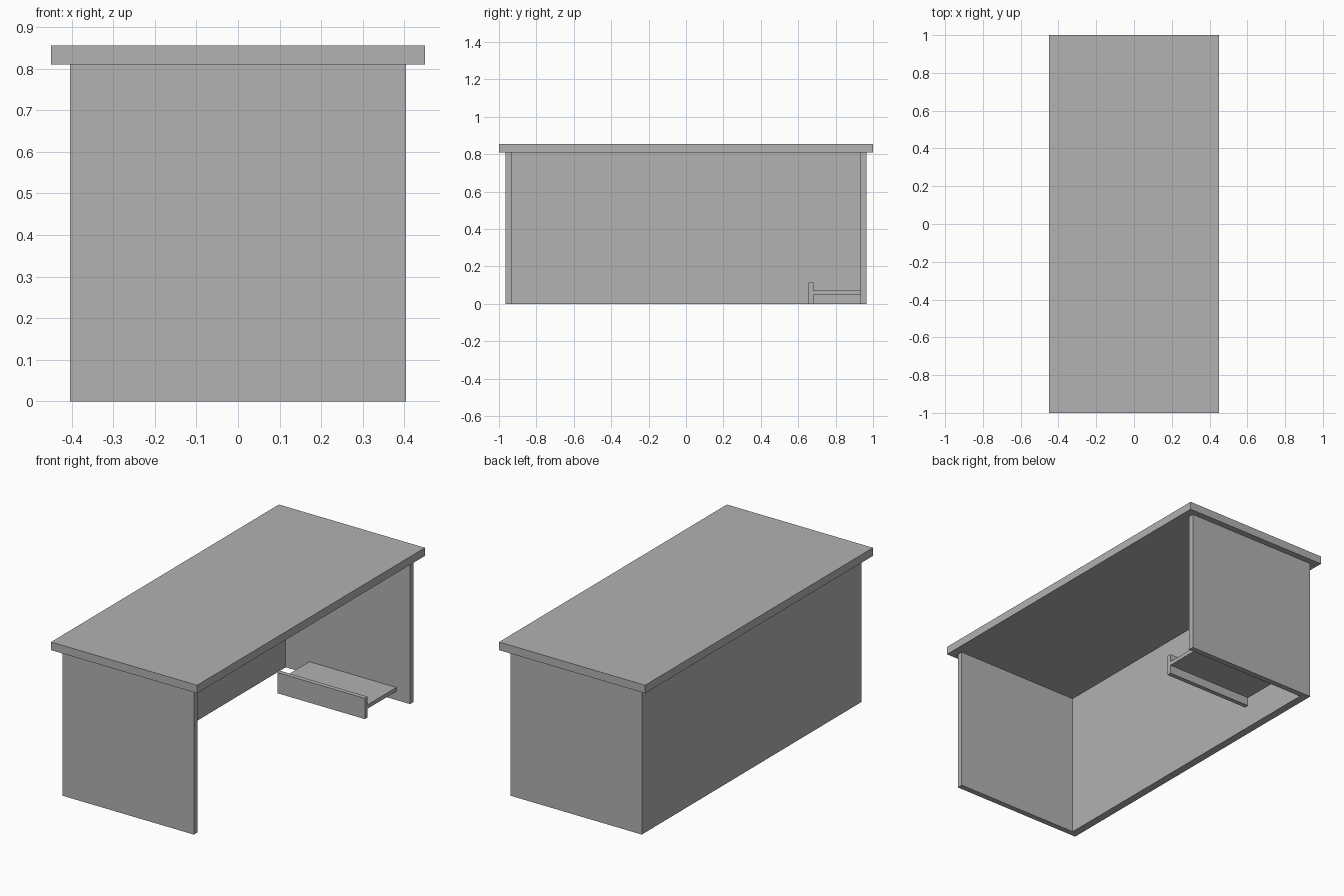
import bpy
import bmesh
from mathutils import Vector

cube = bpy.data.objects.get("Cube")
if cube:
    bpy.data.objects.remove(cube, do_unlink=True)

# Single plain grey finish
GREY = (0.445, 0.445, 0.445, 1.0)
grey = bpy.data.materials.new("plain_grey")
grey.use_nodes = True
grey.diffuse_color = GREY
grey.node_tree.nodes["Principled BSDF"].inputs["Base Color"].default_value = GREY


def board(name, xs, ys, zs):
    """Flat board filling the given x, y and z ranges."""
    low, high = (Vector(c) for c in zip(xs, ys, zs))
    bm = bmesh.new()
    bmesh.ops.create_cube(bm, size=1.0)
    bmesh.ops.scale(bm, vec=high - low, verts=bm.verts)
    bmesh.ops.translate(bm, vec=(low + high) / 2, verts=bm.verts)
    mesh = bpy.data.meshes.new(name)
    bm.to_mesh(mesh)
    bm.free()
    mesh.materials.append(grey)
    obj = bpy.data.objects.new(name, mesh)
    bpy.context.collection.objects.link(obj)
    return obj


HEIGHT = 0.81    # underside of the top
DEPTH = 0.404    # half depth of the base
INNER = 0.933    # inner face of the end panels
OUTER = 0.965    # outer face of the end panels

# Desk top with an overhang on all sides
board("desk_top", (-0.449, 0.449), (-1, 1), (HEIGHT, 0.855))

# End panels
board("near_end_panel", (-DEPTH, DEPTH), (-OUTER, -INNER), (0, HEIGHT))
board("far_end_panel", (-DEPTH, DEPTH), (INNER, OUTER), (0, HEIGHT))

# Full-height modesty panel between the ends
board("modesty_panel", (-DEPTH, -0.36), (-INNER, INNER), (0, HEIGHT))

# Low shelf against the far end, held by an upright lip
SHELF_X = (-0.215, 0.32)
board("low_shelf", SHELF_X, (0.681, INNER), (0.048, 0.07))
board("shelf_lip", SHELF_X, (0.656, 0.681), (0, 0.115))
